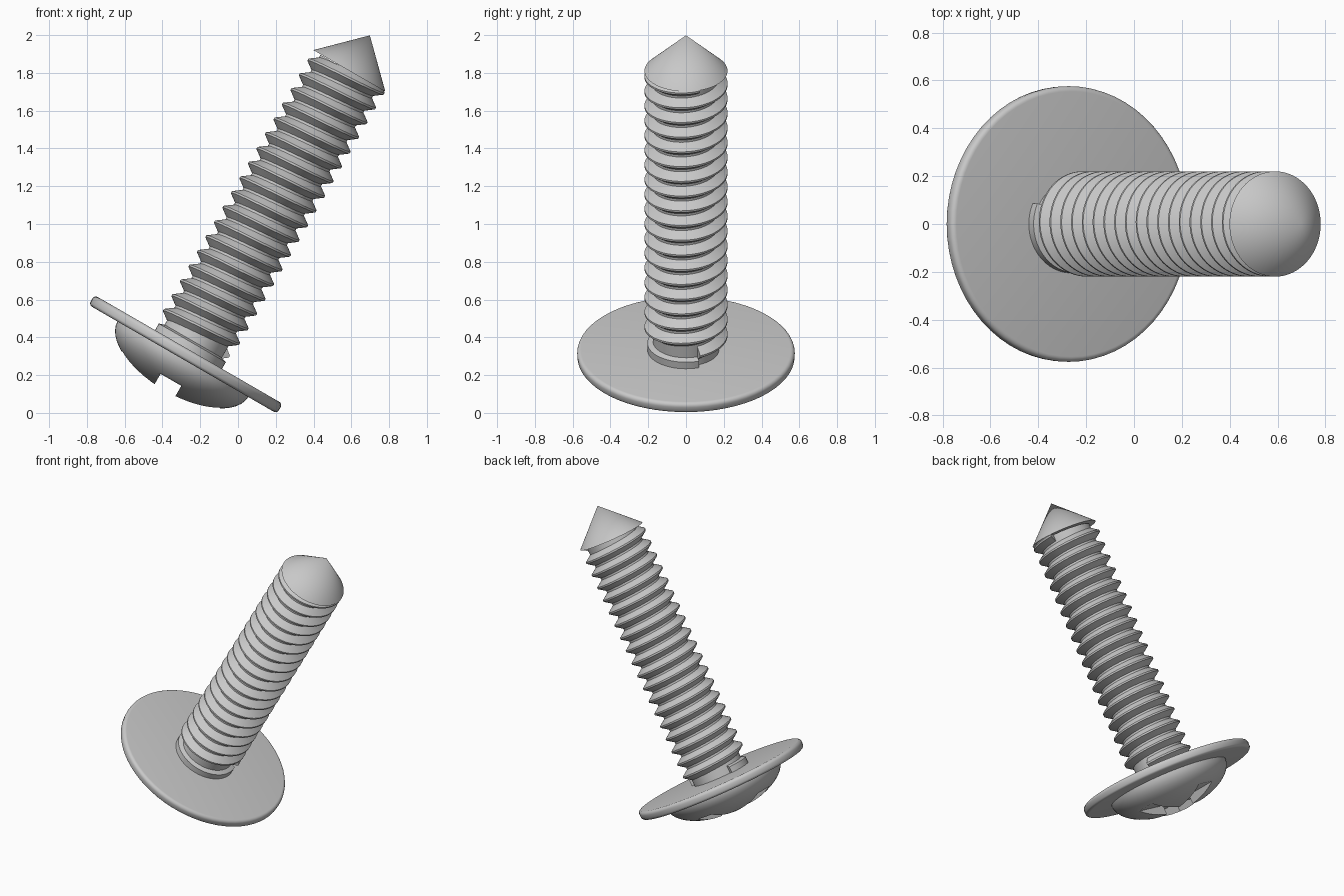
import bpy, bmesh, math
from mathutils import Matrix

if "Cube" in bpy.data.objects:
    bpy.data.objects.remove(bpy.data.objects["Cube"])

# Screw axis: origin at the flange centre, leaning toward +x
FRAME = Matrix.Translation((-0.277, 0, 0.31)) @ Matrix.Rotation(math.radians(30), 4, "Y")
SEG = 64
PITCH, ROOT, CREST = 0.09, 0.175, 0.22

steel = bpy.data.materials.new("steel grey")
steel.use_nodes = True
GREY = (0.58, 0.58, 0.58, 1)
steel.diffuse_color = GREY
steel.node_tree.nodes["Principled BSDF"].inputs["Base Color"].default_value = GREY


def finish(name, bm):
    bmesh.ops.recalc_face_normals(bm, faces=bm.faces)
    mesh = bpy.data.meshes.new(name)
    bm.to_mesh(mesh)
    bm.free()
    mesh.materials.append(steel)
    obj = bpy.data.objects.new(name, mesh)
    bpy.context.collection.objects.link(obj)
    obj.matrix_world = FRAME
    return obj


def smooth(obj, angle=35):
    bpy.ops.object.select_all(action="DESELECT")
    obj.select_set(True)
    bpy.context.view_layer.objects.active = obj
    bpy.ops.object.shade_smooth_by_angle(angle=math.radians(angle))


def polar(r, a, z):
    return (r * math.cos(a), r * math.sin(a), z)


def lathe(name, profile):
    """Spin (radius, height) points about the axis; radius 0 closes an end."""
    bm = bmesh.new()
    vs = [bm.verts.new((r, 0, z)) for r, z in profile]
    edges = [bm.edges.new(pair) for pair in zip(vs, vs[1:])]
    bmesh.ops.spin(bm, geom=vs + edges, cent=(0, 0, 0), axis=(0, 0, 1),
                   angle=math.tau, steps=SEG, use_duplicate=False)
    bmesh.ops.remove_doubles(bm, verts=bm.verts, dist=0.0002)
    return finish(name, bm)


# Flange with a rounded rim
R, H, B = 0.576, 0.03, 0.022
rim = []
for k in range(11):
    a = math.pi * (k / 10 - 0.5)
    rim.append((R - B + B * math.cos(a), math.copysign(H - B, k - 5) + B * math.sin(a)))
smooth(lathe("flange", [(0, -H)] + rim + [(0, H)]))

# Domed head
dome = [(0, 0), (0.4, 0)]
for k in range(13):
    a = math.pi / 2 * k / 12
    dome.append((0.4 * math.cos(a), -0.028 - 0.196 * math.sin(a)))
dome[-1] = (0, dome[-1][1])
head = lathe("head", dome)

# Cross recess cut through the dome
cutters = []
for size in ((0.127, 1.2, 0.2), (1.2, 0.127, 0.2)):
    bm = bmesh.new()
    bmesh.ops.create_cube(bm, size=1)
    bmesh.ops.scale(bm, vec=size, verts=bm.verts)
    bmesh.ops.translate(bm, vec=(0, 0, -0.256), verts=bm.verts)
    cutter = finish("recess_cutter", bm)
    cutter.hide_render = True
    cutters.append(cutter)
    mod = head.modifiers.new("recess", "BOOLEAN")
    mod.operation, mod.solver, mod.object = "DIFFERENCE", "EXACT", cutter
bpy.context.view_layer.update()
bpy.context.view_layer.objects.active = head
for mod in list(head.modifiers):
    bpy.ops.object.modifier_apply(modifier=mod.name)
for cutter in cutters:
    bpy.data.objects.remove(cutter)
smooth(head, 30)

# Core of the shaft and pointed tip
smooth(lathe("shaft_core", [(0, 0), (ROOT, 0), (ROOT, 1.73), (0, 1.73)]))
smooth(lathe("tip", [(0, 1.733), (CREST, 1.733), (0, 1.95)]))

# Helical thread: one tooth profile swept up the core
START = math.radians(20)
tooth = [(-0.45, ROOT - 0.003), (-0.06, CREST), (0.06, CREST), (0.45, ROOT - 0.003)]
bm = bmesh.new()
rows = []
for i in range(18 * SEG + 1):
    turn = i / SEG
    rows.append([bm.verts.new(polar(r, START + math.tau * turn, 0.105 + PITCH * (turn + o)))
                 for o, r in tooth])
for a, b in zip(rows, rows[1:]):
    for j in range(len(tooth)):
        k = (j + 1) % len(tooth)
        bm.faces.new((a[j], b[j], b[k], a[k]))
bm.faces.new(rows[0])
bm.faces.new(reversed(rows[-1]))
smooth(finish("thread", bm))

# Half collar where the thread runs out at the flange
bm = bmesh.new()
rows = []
for i in range(33):
    a = math.radians(155 + (380 - 155) * i / 32)
    rows.append([bm.verts.new(polar(r, a, z))
                 for r, z in ((0.16, 0.02), (0.205, 0.02), (0.205, 0.07), (0.16, 0.085))])
for a, b in zip(rows, rows[1:]):
    for j in range(4):
        k = (j + 1) % 4
        bm.faces.new((a[j], b[j], b[k], a[k]))
bm.faces.new(rows[0])
bm.faces.new(reversed(rows[-1]))
smooth(finish("thread_runout", bm))
